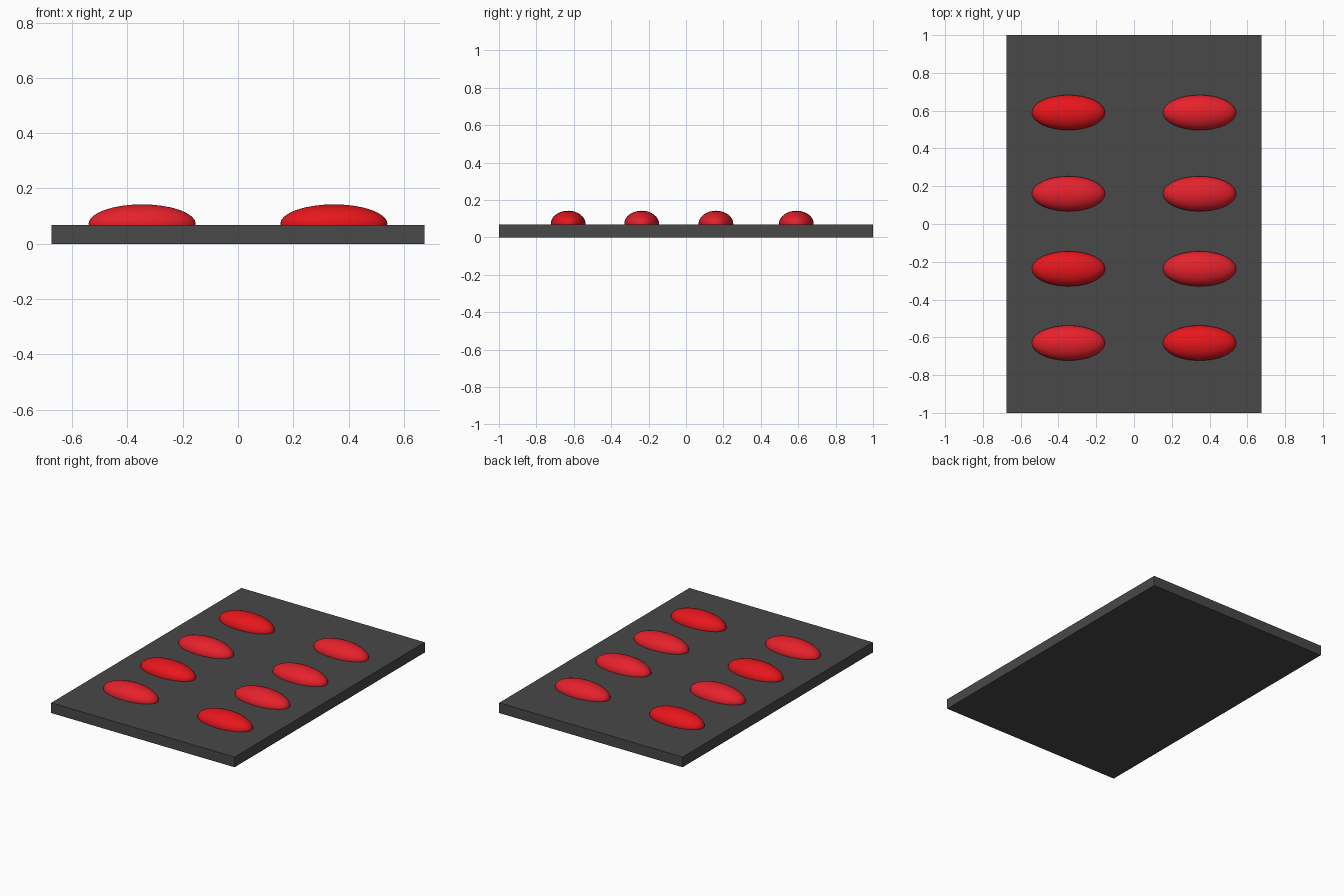
import bpy

if "Cube" in bpy.data.objects:
    bpy.data.objects.remove(bpy.data.objects["Cube"])


def material(name, color):
    m = bpy.data.materials.new(name)
    m.diffuse_color = (*color, 1)
    m.use_nodes = True
    m.node_tree.nodes["Principled BSDF"].inputs["Base Color"].default_value = m.diffuse_color
    return m


dark = material("dark_grey", (0.065, 0.065, 0.065))
red = material("red", (0.80, 0.008, 0.012))
crimson = material("crimson", (0.80, 0.015, 0.025))

# Flat base plate
bpy.ops.mesh.primitive_cube_add(size=1, location=(0, 0, 0.034))
plate = bpy.context.object
plate.name = "base_plate"
plate.scale = (1.35, 2.0, 0.068)
plate.data.materials.append(dark)
bpy.ops.object.transform_apply(location=False, rotation=False, scale=True)


# Oval domes half sunk into the plate
def dome(name, x, y, mat):
    bpy.ops.mesh.primitive_uv_sphere_add(segments=32, ring_count=16, radius=1,
                                         location=(x, y, 0.072))
    ob = bpy.context.object
    ob.name = name
    ob.scale = (0.194, 0.093, 0.0705)
    bpy.ops.object.transform_apply(location=False, rotation=False, scale=True)
    bpy.ops.object.shade_smooth()
    ob.data.materials.append(mat)


# Four rows, two columns: (y, left colour, right colour)
rows = [(-0.63, crimson, red), (-0.237, red, crimson),
        (0.16, crimson, crimson), (0.59, red, crimson)]
for i, (y, left, right) in enumerate(rows, 1):
    dome(f"left_dome_{i}", -0.347, y, left)
    dome(f"right_dome_{i}", 0.347, y, right)
